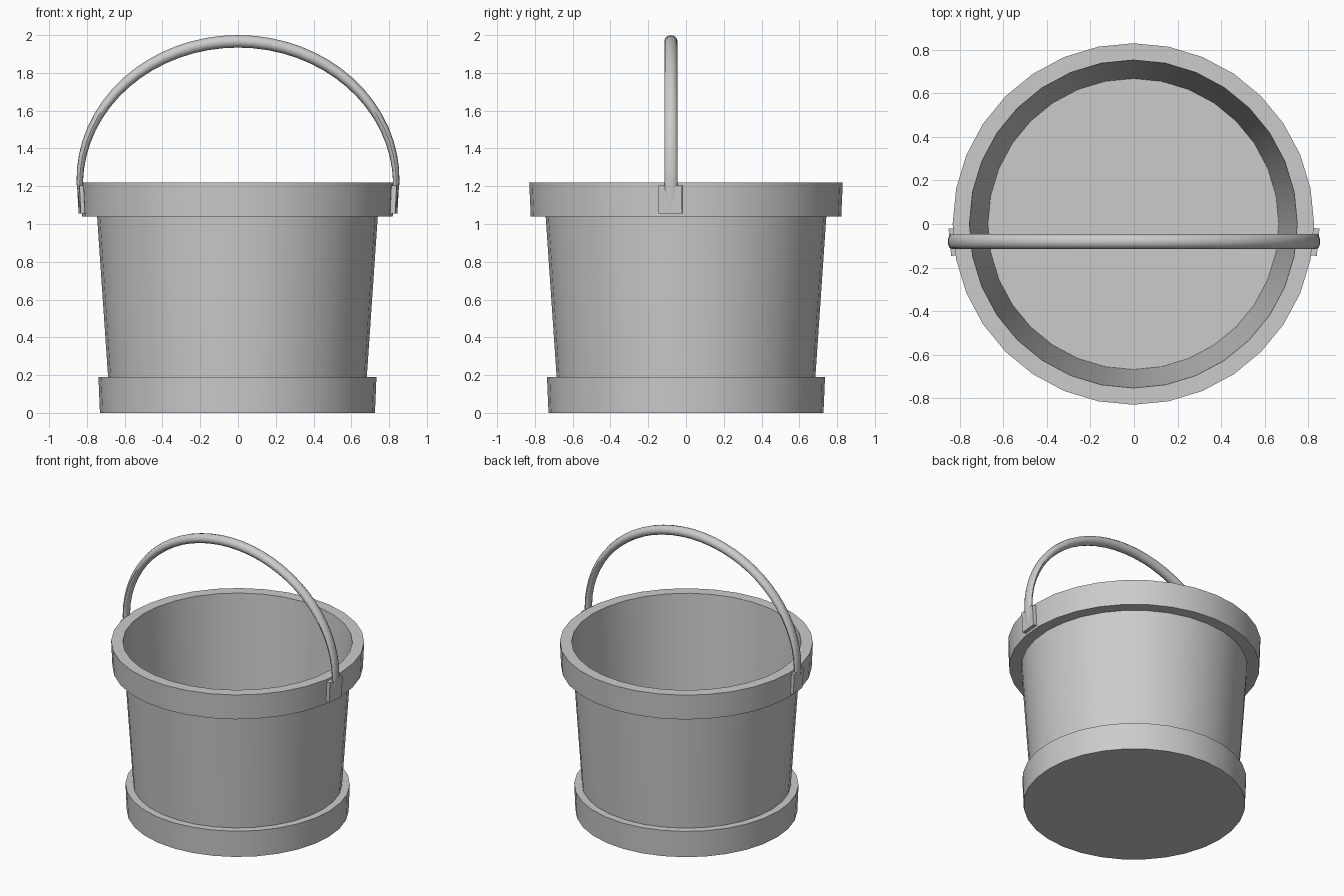
import bpy, bmesh
from math import sin, cos, pi, radians
from mathutils import Vector, Matrix

if "Cube" in bpy.data.objects:
    bpy.data.objects.remove(bpy.data.objects["Cube"])

SIDES = 32
HANDLE_Y = -0.08


def finish(name, bm, angle=30):
    bmesh.ops.recalc_face_normals(bm, faces=bm.faces)
    mesh = bpy.data.meshes.new(name)
    bm.to_mesh(mesh)
    bm.free()
    ob = bpy.data.objects.new(name, mesh)
    bpy.context.collection.objects.link(ob)
    bpy.ops.object.select_all(action='DESELECT')
    ob.select_set(True)
    bpy.context.view_layer.objects.active = ob
    bpy.ops.object.shade_smooth_by_angle(angle=radians(angle))
    return ob


def bridge(bm, rings):
    for a, b in zip(rings, rings[1:]):
        n = len(a)
        for i in range(n):
            j = (i + 1) % n
            bm.faces.new((a[i], a[j], b[j], b[i]))
    bm.faces.new(rings[0])
    bm.faces.new(rings[-1])


# Bucket shell: inner floor, inner wall, top hoop, outer wall, bottom hoop
profile = [(0.668, 0.008), (0.753, 1.22), (0.830, 1.22), (0.822, 1.04),
           (0.743, 1.04), (0.685, 0.19), (0.736, 0.19), (0.728, 0.0)]
bm = bmesh.new()
rings = [[bm.verts.new((r * cos(2 * pi * i / SIDES) - 0.003,
                        r * sin(2 * pi * i / SIDES), z)) for i in range(SIDES)]
         for r, z in profile]
bridge(bm, rings)
finish("bucket", bm)

# Handle: arched tube, flatter toward its ends
path = [(0.820, 1.06, 0.0)]
path += [(0.838 * cos(t), 1.22 + 0.747 * sin(t), t)
         for t in (pi * i / 32 for i in range(33))]
path.append((-0.820, 1.06, pi))
bm = bmesh.new()
rings = []
for k, (x, z, t) in enumerate(path):
    x0, z0, _ = path[max(k - 1, 0)]
    x1, z1, _ = path[min(k + 1, len(path) - 1)]
    tangent = Vector((x1 - x0, 0, z1 - z0)).normalized()
    normal = Vector((tangent.z, 0, -tangent.x))
    half = 0.017 + 0.016 * sin(t)
    centre = Vector((x, HANDLE_Y, z))
    rings.append([bm.verts.new(centre + normal * (half * cos(a))
                               + Vector((0, 0.035 * sin(a), 0)))
                  for a in (2 * pi * i / 12 for i in range(12))])
bridge(bm, rings)
finish("handle", bm, 40)

# Handle brackets: plates set tangent to the top hoop
for side, name in ((1, "bracket_right"), (-1, "bracket_left")):
    bm = bmesh.new()
    bmesh.ops.create_cube(bm, size=1)
    bmesh.ops.scale(bm, vec=(0.034, 0.126, 0.148), verts=bm.verts)
    turn = Matrix.Rotation(radians(-5.5 * side), 4, 'Z') @ Matrix.Rotation(radians(3 * side), 4, 'Y')
    place = Matrix.Translation((0.825 * side, HANDLE_Y - 0.002, 1.13)) @ turn
    bmesh.ops.transform(bm, matrix=place, verts=bm.verts)
    finish(name, bm)
